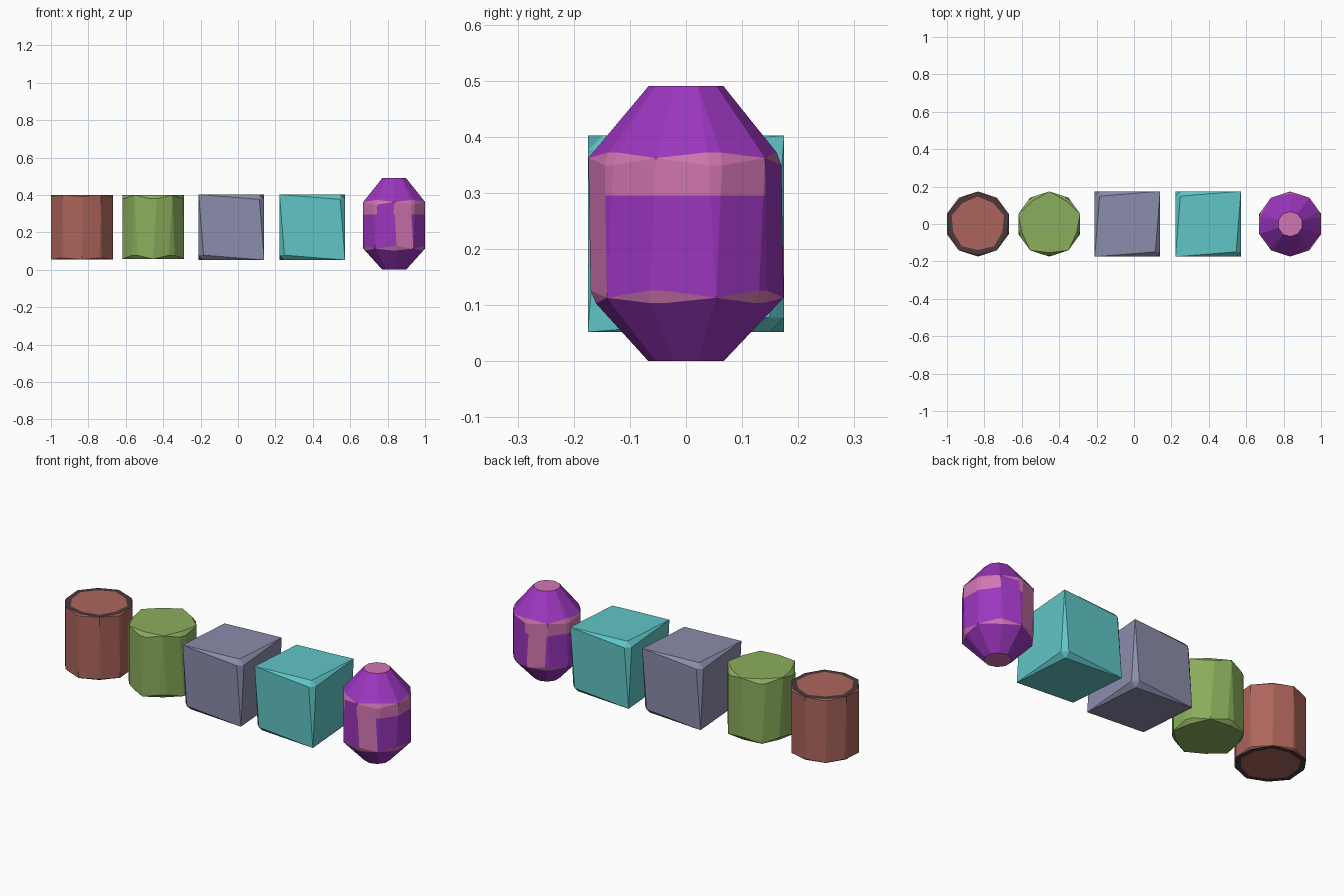
import bpy, bmesh, math
from mathutils import Vector

if "Cube" in bpy.data.objects:
    bpy.data.objects.remove(bpy.data.objects["Cube"])


def mat(name, hexcode):
    m = bpy.data.materials.new(name)
    lin = []
    for i in (0, 2, 4):
        c = int(hexcode[i:i + 2], 16) / 255
        lin.append(c / 12.92 if c <= 0.04045 else ((c + 0.055) / 1.055) ** 2.4)
    m.diffuse_color = (*lin, 1)
    m.use_nodes = True
    m.node_tree.nodes["Principled BSDF"].inputs["Base Color"].default_value = m.diffuse_color
    return m


BROWN, DARK = mat("brick brown", "AC655B"), mat("dark rim", "4A393D")
GREEN, GREY = mat("leaf green", "8BAE5C"), mat("blue grey", "8B8CAB")
TEAL = mat("teal", "60C5C6")
PURPLE, PINK = mat("purple", "9C36BF"), mat("pink", "D276B3")


def chipped(src, cut, w):
    """Inset face corners at the chosen vertices, so edges there become tapering bevels."""
    pts = []
    for f in src.faces:
        for lp in f.loops:
            v = lp.vert
            p = v.co.copy()
            if cut(v):
                a = (lp.link_loop_prev.vert.co - p).normalized()
                b = (lp.link_loop_next.vert.co - p).normalized()
                p += (a + b) * w / math.sin(a.angle(b))
            pts.append(p)
    src.free()
    bm = bmesh.new()
    for p in pts:
        bm.verts.new(p)
    bmesh.ops.remove_doubles(bm, verts=bm.verts, dist=1e-4)
    bmesh.ops.convex_hull(bm, input=bm.verts)
    bmesh.ops.dissolve_limit(bm, angle_limit=math.radians(1),
                             verts=bm.verts, edges=bm.edges)
    bmesh.ops.recalc_face_normals(bm, faces=bm.faces)
    bm.normal_update()
    return bm


def finish(bm, name, loc, mats):
    me = bpy.data.meshes.new(name)
    bm.to_mesh(me)
    bm.free()
    for m in mats:
        me.materials.append(m)
    ob = bpy.data.objects.new(name, me)
    ob.location = loc
    bpy.context.collection.objects.link(ob)


def lathe(profile, n=10):
    """Closed ten-sided solid from (radius, z) rings, first vertex at +y."""
    bm = bmesh.new()
    rings = [[bm.verts.new((r * math.sin(2 * math.pi * i / n),
                            r * math.cos(2 * math.pi * i / n), z))
              for i in range(n)] for r, z in profile]
    for lo, hi in zip(rings, rings[1:]):
        for i in range(n):
            j = (i + 1) % n
            bm.faces.new((lo[i], lo[j], hi[j], hi[i]))
    bm.faces.new(rings[0])
    bm.faces.new(rings[-1])
    bm.verts.index_update()
    return bm


def alternate(v):
    return (v.index % 10 + v.index // 10) % 2 == 0


R = 0.174

# brown drum with dark rims at both ends
bm = chipped(lathe([(R, 0.055), (R, 0.4)]), alternate, 0.008)
ends = [f for f in bm.faces if abs(f.normal.z) > 0.99]
for f in bmesh.ops.inset_individual(bm, faces=ends, thickness=0.027)["faces"]:
    f.material_index = 1
finish(bm, "brown_drum", (-0.835, 0, 0), [BROWN, DARK])

# green drum
bm = chipped(lathe([(R, 0.057), (R, 0.4)]), alternate, 0.02)
finish(bm, "green_drum", (-0.453, 0, 0), [GREEN])

# two cubes, chipped at every other corner
for name, x, m in (("grey_cube", -0.035, GREY), ("teal_cube", 0.397, TEAL)):
    src = bmesh.new()
    bmesh.ops.create_cube(src, size=0.35)
    bm = chipped(src, lambda v: v.co.x * v.co.y * v.co.z < 0, 0.026)
    finish(bm, name, (x, 0, 0.227), [m])

# purple capsule with pink ends, panels and upper bands
src = lathe([(0.067, 0), (R, 0.113), (R, 0.362), (0.067, 0.49)])
bm = chipped(src, lambda v: 10 <= v.index < 30 and alternate(v), 0.013)
bmesh.ops.bisect_plane(bm, geom=bm.verts[:] + bm.edges[:] + bm.faces[:],
                       plane_co=(0, 0, 0.295), plane_no=(0, 0, 1))
for f in bm.faces:
    nz = abs(f.normal.z)
    az = math.degrees(math.atan2(f.normal.y, f.normal.x)) % 180
    side = nz < 0.1
    panel = side and abs(az - 108) < 15
    band = side and f.calc_center_median().z > 0.295 and abs(az - 72) > 15
    if nz > 0.99 or 0.1 < nz < 0.5 or panel or band:
        f.material_index = 1
finish(bm, "purple_capsule", (0.835, 0, 0), [PURPLE, PINK])
